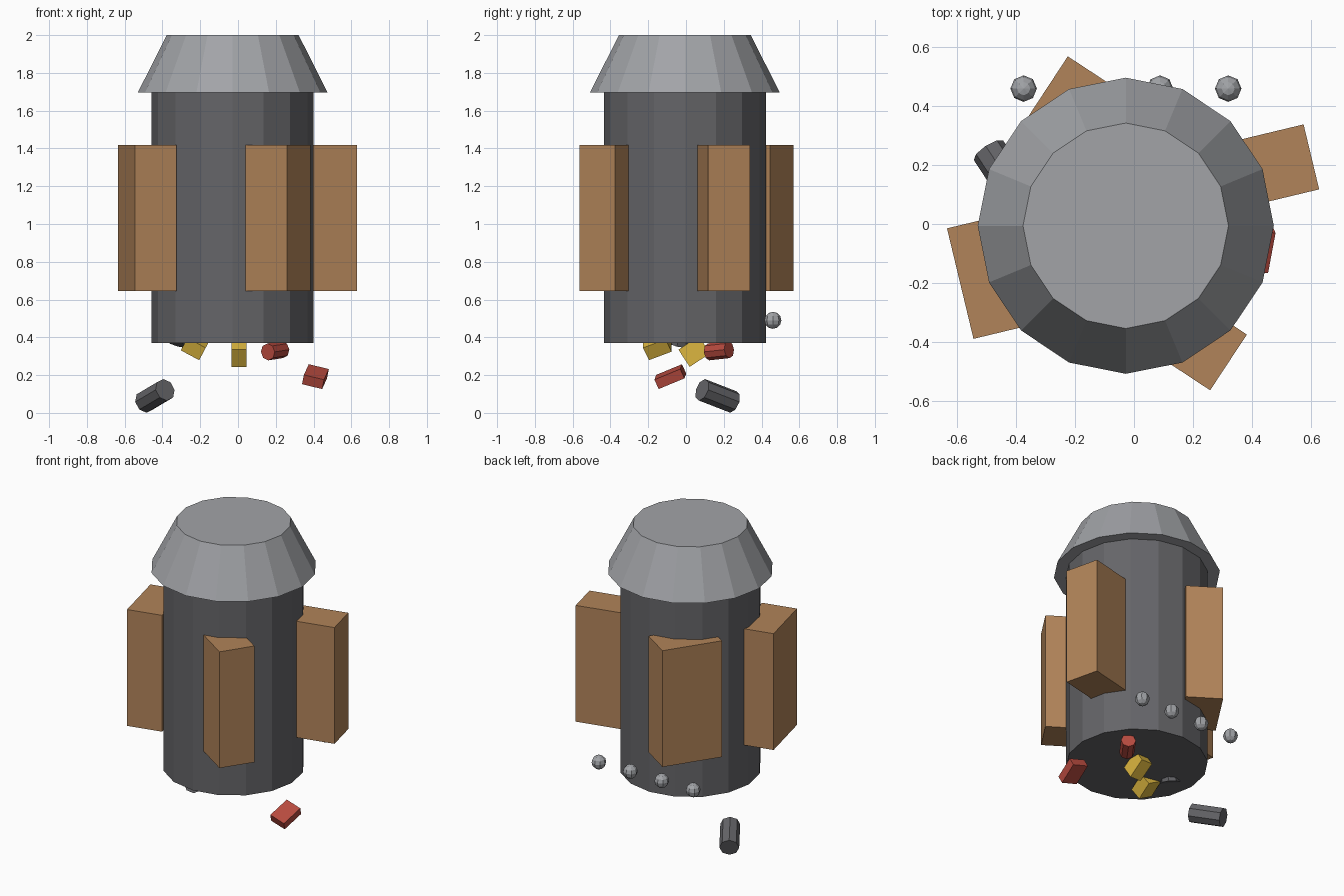
import bpy
from math import radians
from mathutils import Vector

if "Cube" in bpy.data.objects:
    bpy.data.objects.remove(bpy.data.objects["Cube"])


def material(name, color):
    m = bpy.data.materials.new(name)
    m.diffuse_color = (*color, 1)
    m.use_nodes = True
    m.node_tree.nodes["Principled BSDF"].inputs["Base Color"].default_value = m.diffuse_color
    return m


DARK = material("dark_grey", (0.13, 0.13, 0.14))
LIGHT = material("light_grey", (0.36, 0.37, 0.39))
BROWN = material("brown", (0.44, 0.23, 0.10))
RED = material("red", (0.48, 0.07, 0.05))
YELLOW = material("yellow", (0.72, 0.47, 0.05))


def finish(name, mat):
    ob = bpy.context.object
    ob.name = name
    ob.data.materials.append(mat)
    return ob


def tube(name, mat, start, end, r1, r2, sides):
    """Prism or truncated cone between two points."""
    a, b = Vector(start), Vector(end)
    axis = b - a
    rot = axis.to_track_quat('Z', 'Y').to_euler() if axis.xy.length > 1e-6 else (0, 0, 0)
    bpy.ops.mesh.primitive_cone_add(vertices=sides, radius1=r1, radius2=r2,
                                    depth=axis.length, location=(a + b) / 2, rotation=rot)
    return finish(name, mat)


def box(name, mat, centre, size, angles):
    bpy.ops.mesh.primitive_cube_add(size=1, location=centre,
                                    rotation=[radians(d) for d in angles])
    ob = finish(name, mat)
    ob.scale = size
    return ob


# Main trunk and flared cap
CX, CY = -0.028, -0.006
tube("body", DARK, (CX, CY, 0.37), (CX, CY, 1.70), 0.429, 0.429, 16)
tube("cap", LIGHT, (CX, CY, 1.695), (CX, CY, 2.0), 0.503, 0.349, 16)

# Side pouches, partly sunk into the body (x, y, turn of the long side)
for i, (x, y, turn) in enumerate([(0.415, 0.183, 13.5), (-0.48, -0.176, 103.5),
                                  (0.16, -0.364, -33.4), (-0.236, 0.346, 56.7)]):
    box(f"side_pouch_{i + 1}", BROWN, (x, y, 1.032), (0.386, 0.227, 0.775), (0, 0, turn))

# Row of beads at the back
for i in range(4):
    bpy.ops.mesh.primitive_uv_sphere_add(segments=8, ring_count=6, radius=0.045,
                                         location=(-0.375 + i * 0.2317, 0.46, 0.49))
    finish(f"bead_{i + 1}", LIGHT)

# Loose canisters below
tube("loose_canister", DARK, (-0.494, 0.25, 0.058), (-0.386, 0.085, 0.122), 0.06, 0.06, 8)
tube("tucked_canister", DARK, (-0.32, -0.04, 0.365), (-0.27, 0.0, 0.54), 0.06, 0.06, 8)
tube("red_canister", RED, (0.158, 0.12, 0.323), (0.235, 0.228, 0.335), 0.045, 0.045, 8)

# Loose blocks below
box("red_block", RED, (0.41, -0.083, 0.192), (0.11, 0.15, 0.055), (22.8, 13.5, -5))
box("yellow_block_1", YELLOW, (0.005, 0.044, 0.325), (0.08, 0.13, 0.109), (33.4, 0, 0))
box("yellow_block_2", YELLOW, (-0.225, -0.152, 0.36), (0.11, 0.13, 0.08), (23, 28, 0))
